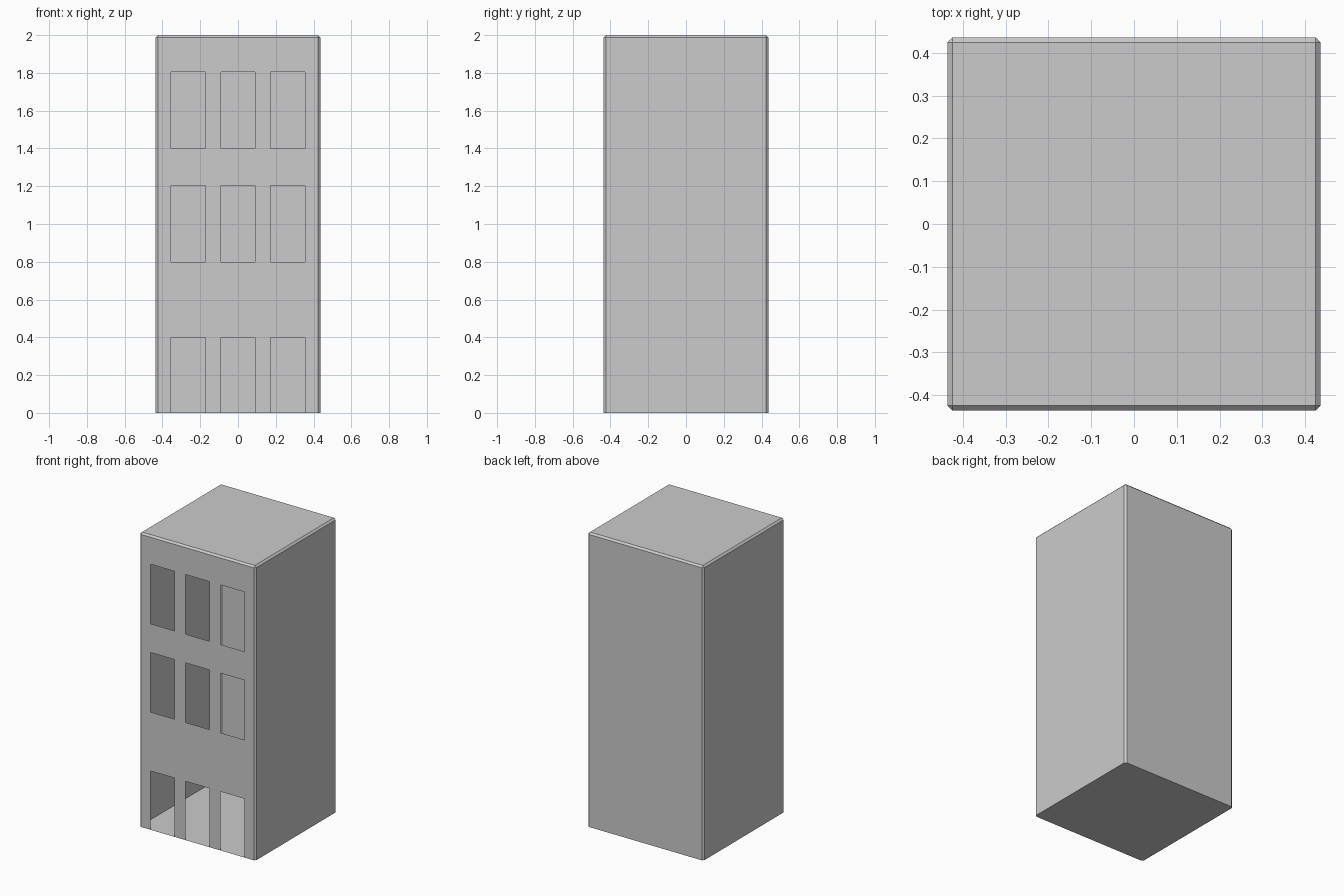
import bpy, bmesh

if "Cube" in bpy.data.objects:
    bpy.data.objects.remove(bpy.data.objects["Cube"])

HALF, HEIGHT, CHAMFER = 0.436, 2.0, 0.012
COLUMNS = [(-0.354, -0.173), (-0.09, 0.09), (0.173, 0.354)]
ROWS = [(0.0, 0.4), (0.8, 1.205), (1.4, 1.805)]

# Thin-walled tower block standing on the ground
bm = bmesh.new()
bmesh.ops.create_cube(bm, size=1)
for v in bm.verts:
    v.co = (v.co.x * 2 * HALF, v.co.y * 2 * HALF, (v.co.z + 0.5) * HEIGHT)

# Chamfer the upright and roof edges, leaving the base sharp
edges = [e for e in bm.edges if max(v.co.z for v in e.verts) > 0.01]
bmesh.ops.bevel(bm, geom=edges, offset=CHAMFER, offset_type='OFFSET',
                segments=1, profile=0.5, affect='EDGES', clamp_overlap=True)
bm.normal_update()


def front_faces():
    return [f for f in bm.faces if f.normal.y < -0.99]


def cut_front(point, normal):
    faces = front_faces()
    geom = faces + list({e for f in faces for e in f.edges}) \
        + list({v for f in faces for v in f.verts})
    bmesh.ops.bisect_plane(bm, geom=geom, plane_co=point, plane_no=normal)
    bm.normal_update()


# Score the facade into a grid along the opening edges
for x in [x for col in COLUMNS for x in col]:
    cut_front((x, 0, 0), (1, 0, 0))
for z in [z for row in ROWS for z in row if z > 0]:
    cut_front((0, 0, z), (0, 0, 1))

# Open the doorways and windows
openings = []
for f in front_faces():
    c = f.calc_center_median()
    if any(a < c.x < b for a, b in COLUMNS) and any(a < c.z < b for a, b in ROWS):
        openings.append(f)
bmesh.ops.delete(bm, geom=openings, context='FACES')

mesh = bpy.data.meshes.new("building_shell")
bm.to_mesh(mesh)
bm.free()
building = bpy.data.objects.new("building_shell", mesh)
bpy.context.collection.objects.link(building)
